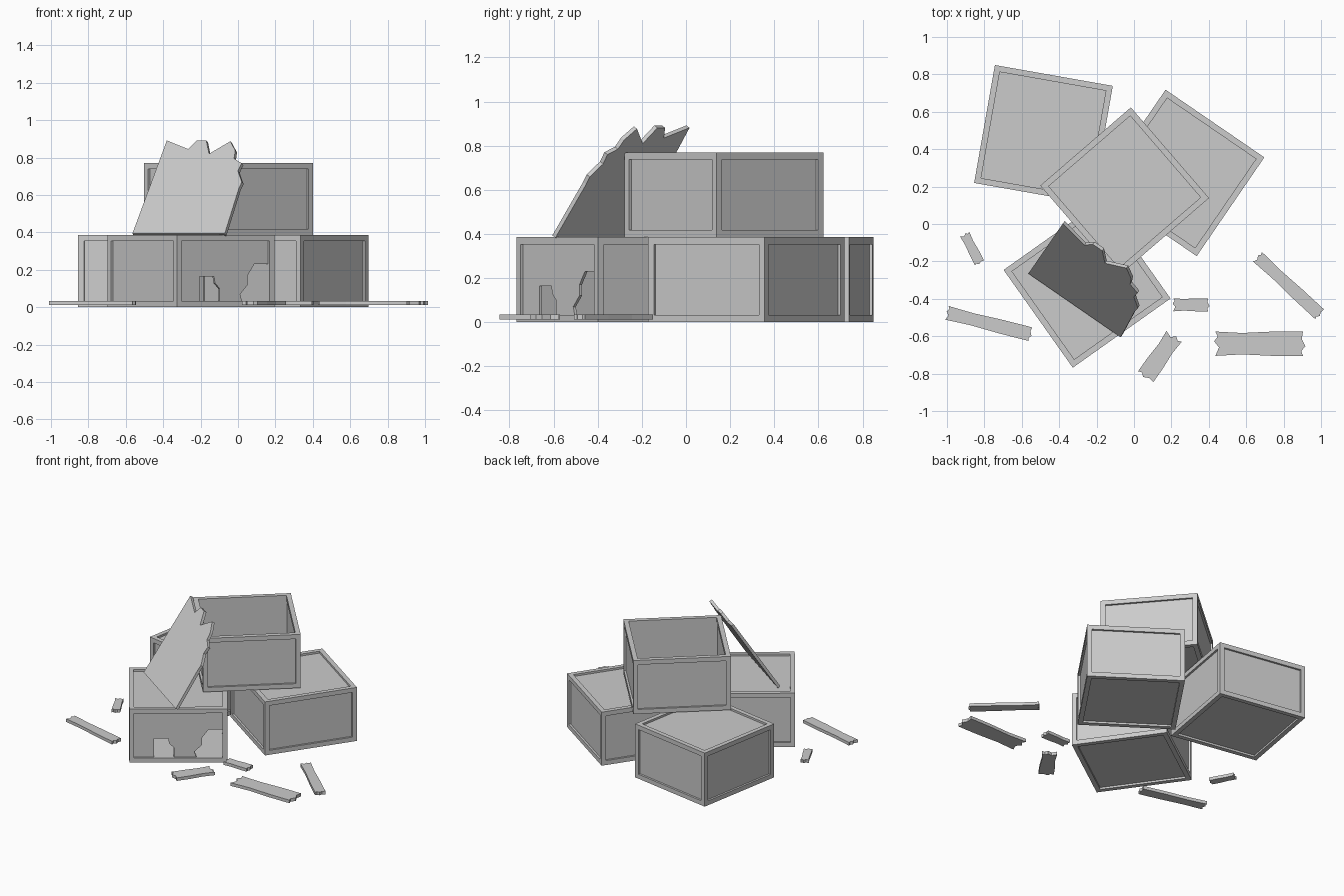
import bpy, bmesh
from math import radians
from mathutils import Matrix, Vector

if "Cube" in bpy.data.objects:
    bpy.data.objects.remove(bpy.data.objects["Cube"])

S, H = 0.64, 0.385        # crate side and height
F, R, T = 0.032, 0.014, 0.014   # frame bar, panel recess, panel thickness


def finish(bm, name, mat=Matrix()):
    bmesh.ops.recalc_face_normals(bm, faces=bm.faces)
    me = bpy.data.meshes.new(name)
    bm.to_mesh(me)
    bm.free()
    ob = bpy.data.objects.new(name, me)
    ob.matrix_world = mat
    bpy.context.collection.objects.link(ob)
    return ob


def box(bm, lo, hi):
    lo, hi = Vector(lo), Vector(hi)
    m = Matrix.Translation((lo + hi) / 2) @ Matrix.Diagonal((*(hi - lo), 1))
    bmesh.ops.create_cube(bm, size=1, matrix=m)


def slab(bm, pts, thickness):
    """Extrude a flat list of 3D points along a vector."""
    face = bm.faces.new([bm.verts.new(p) for p in pts])
    ext = bmesh.ops.extrude_face_region(bm, geom=[face], use_keep_orig=True)
    vs = [g for g in ext["geom"] if isinstance(g, bmesh.types.BMVert)]
    bmesh.ops.translate(bm, verts=vs, vec=Vector(thickness))


# broken side panel outline (x, z) with two splintered gaps along the bottom
BROKEN = [(-.29, .03), (-.16, .03), (-.16, .165), (-.066, .165), (-.06, .13),
          (-.03, .10), (-.03, .03), (.118, .03), (.105, .07), (.154, .12),
          (.154, .17), (.197, .23), (.288, .23), (.288, .354), (-.29, .354)]


def crate(name, x, y, z, angle, lid=True, broken=False):
    mat = Matrix.Translation((x, y, z)) @ Matrix.Rotation(radians(angle), 4, 'Z')
    h, i = S / 2, S / 2 - F
    # twelve frame bars
    bm = bmesh.new()
    for a in (-1, 1):
        s = sorted((a * h, a * i))
        for b in (-1, 1):
            t = sorted((b * h, b * i))
            box(bm, (s[0], t[0], 0), (s[1], t[1], H))
        for z0 in (0, H - F):
            box(bm, (-i, s[0], z0), (i, s[1], z0 + F))
            box(bm, (s[0], -i, z0), (s[1], i, z0 + F))
    finish(bm, name + "_frame", mat)
    # recessed panels
    bm = bmesh.new()
    o, n = h - R, h - R - T
    for a in (-1, 1):
        s = sorted((a * o, a * n))
        box(bm, (s[0], -i, F), (s[1], i, H - F))
        if not (broken and a < 0):
            box(bm, (-i, s[0], F), (i, s[1], H - F))
    if broken:
        slab(bm, [(px, -o, pz) for px, pz in BROKEN], (0, T, 0))
    box(bm, (-i, -i, R), (i, i, R + T))
    if lid:
        box(bm, (-i, -i, H - R - T), (i, i, H - R))
    finish(bm, name + "_panels", mat)


crate("back_left_crate", -0.484, 0.479, 0, -10)
crate("right_crate", 0.252, 0.273, 0, -34.4)
crate("front_crate", -0.251, -0.322, 0, 35.3, broken=True)
crate("top_open_crate", -0.05, 0.172, H, 40.8, lid=False)

# broken lid leaning against the top crate
LID = [(0, 0), (.6, 0), (.583, .29), (.587, .33), (.535, .40), (.54, .45),
       (.48, .48), (.469, .53), (.415, .59), (.306, .51), (.256, .595),
       (.195, .595), (.16, .54), (0, .595)]
org = Vector((-0.565, -0.265, 0.393))
u = Vector((0.823, -0.568, 0))
v = Vector((0.310, 0.449, 0.838))
bm = bmesh.new()
slab(bm, [org + u * a + v * b for a, b in LID], -u.cross(v) * 0.02)
finish(bm, "leaning_broken_lid")

# splintered boards on the ground: start, end, width
# outline across (w) with the end notches measured in board widths
START = [(.0, -.5), (.15, -.15), (-.05, .1), (.1, .3), (.0, .5)]
END = [(-.05, .5), (-.1, .2), (.05, -.1), (-.12, -.3), (-.05, -.5)]
MID = [(.3, .44), (.65, .5)]
BOARDS = [((-.905, -.055), (-.825, -.21), .055), ((-1.0, -.475), (-.55, -.59), .075),
          ((.215, -.60), (.06, -.82), .10), ((.21, -.432), (.40, -.432), .07),
          ((.435, -.64), (.91, -.64), .13), ((.66, -.175), (.995, -.485), .07)]
for k, (p, q, w) in enumerate(BOARDS):
    p, q = Vector((*p, .012)), Vector((*q, .012))
    d = (q - p).normalized()
    side = Vector((-d.y, d.x, 0))
    pts = [p + d * a * w + side * b * w for a, b in START]
    pts += [p.lerp(q, t) + side * b * w for t, b in MID]
    pts += [q + d * a * w + side * b * w for a, b in END]
    pts += [p.lerp(q, t) - side * b * w for t, b in reversed(MID)]
    bm = bmesh.new()
    slab(bm, pts, (0, 0, .022))
    finish(bm, f"broken_board_{k + 1}")
